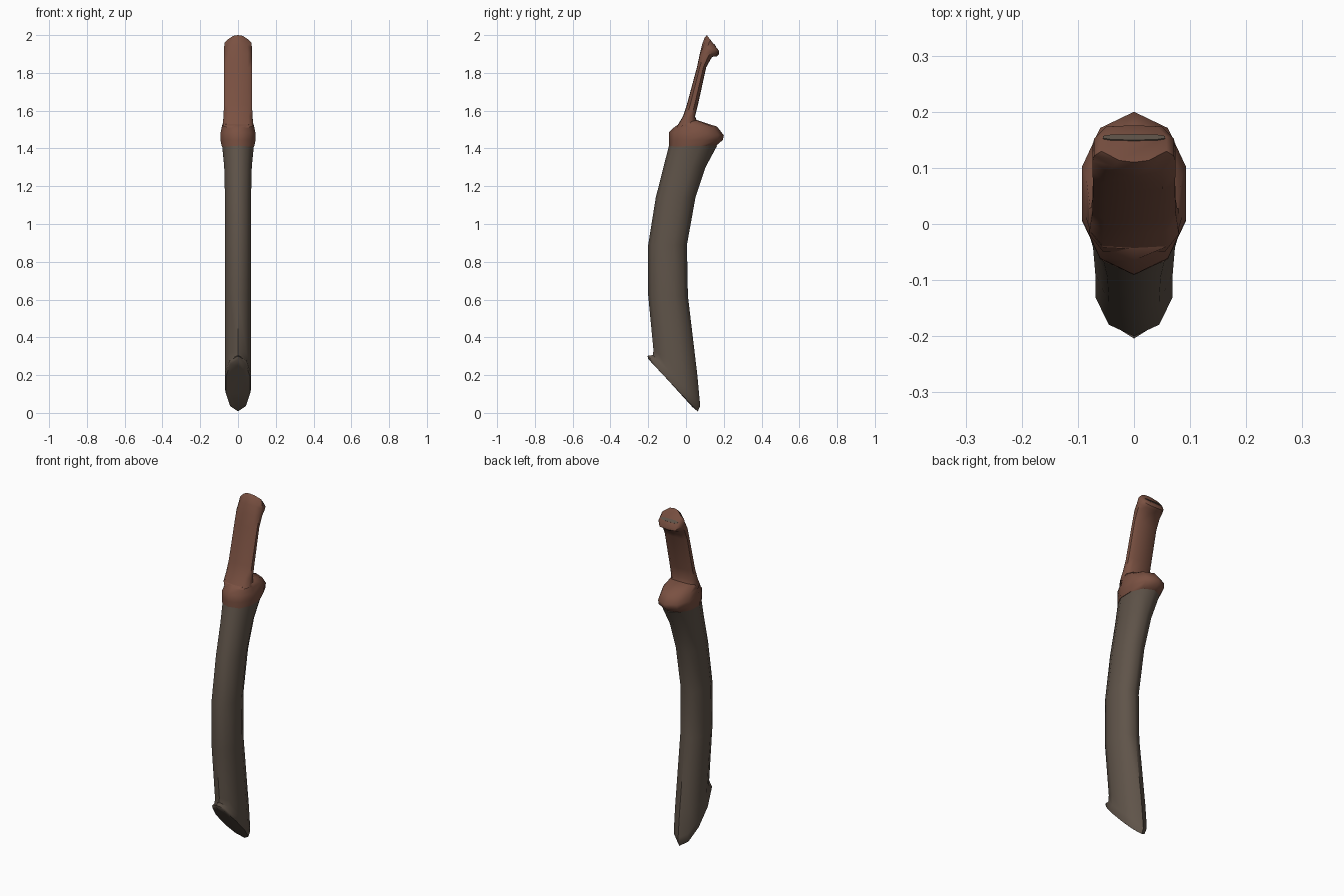
import bpy, bmesh, math


def material(name, rgb):
    m = bpy.data.materials.new(name)
    m.diffuse_color = (*rgb, 1)
    return m


LEATHER = material("dark grey brown", (0.115, 0.088, 0.067))
WOOD = material("reddish brown", (0.195, 0.082, 0.054))

# half cross-sections: (fraction from front to back, fraction of half width)
POINTED = [(0, 0), (0.1, 0.65), (0.34, 1), (0.66, 1), (0.9, 0.65), (1, 0)]
BOXY = [(0, 0), (0.03, 0.7), (0.3, 1), (0.7, 1), (0.97, 0.7), (1, 0)]


def loft(name, rings, mat, angle=50):
    """Each ring: front y, front z, back y, back z, half width, half section."""
    bm = bmesh.new()
    loops = []
    for fy, fz, by, bz, w, sec in rings:
        outline = [(t, k) for t, k in sec] + [(t, -k) for t, k in sec[-2:0:-1]]
        loops.append([bm.verts.new((k * w, fy + (by - fy) * t, fz + (bz - fz) * t))
                      for t, k in outline])
    n = len(loops[0])
    for a, b in zip(loops, loops[1:]):
        for i in range(n):
            j = (i + 1) % n
            bm.faces.new((a[i], a[j], b[j], b[i]))
    bm.faces.new(loops[0][::-1])
    bm.faces.new(loops[-1])
    bmesh.ops.recalc_face_normals(bm, faces=bm.faces[:])
    me = bpy.data.meshes.new(name)
    bm.to_mesh(me)
    bm.free()
    me.materials.append(mat)
    ob = bpy.data.objects.new(name, me)
    bpy.context.collection.objects.link(ob)
    bpy.ops.object.select_all(action='DESELECT')
    ob.select_set(True)
    bpy.context.view_layer.objects.active = ob
    bpy.ops.object.shade_smooth_by_angle(angle=math.radians(angle))
    return ob


# curved scabbard, ending in a slanted lipped tip
loft("scabbard", [
    (-0.09, 1.415, 0.165, 1.415, 0.084, POINTED),
    (-0.117, 1.31, 0.103, 1.30, 0.073, POINTED),
    (-0.16, 1.14, 0.05, 1.14, 0.069, POINTED),
    (-0.2, 0.89, 0.005, 0.89, 0.069, POINTED),
    (-0.2, 0.62, 0.01, 0.62, 0.069, POINTED),
    (-0.172, 0.33, 0.06, 0.20, 0.069, POINTED),
    (-0.176, 0.306, 0.073, 0.06, 0.069, POINTED),
    (-0.204, 0.302, 0.075, 0.035, 0.069, POINTED),
    (-0.2, 0.285, 0.062, 0.008, 0.064, POINTED),
    (-0.165, 0.25, 0.035, 0.03, 0.046, POINTED),
], LEATHER)

# flared guard collar
loft("guard", [
    (-0.09, 1.41, 0.16, 1.415, 0.086, POINTED),
    (-0.091, 1.445, 0.195, 1.445, 0.093, POINTED),
    (-0.09, 1.485, 0.2, 1.47, 0.093, POINTED),
    (-0.065, 1.51, 0.165, 1.515, 0.086, POINTED),
    (-0.045, 1.525, 0.06, 1.55, 0.078, BOXY),
], WOOD)

# flat grip bending back into the pommel
loft("grip", [
    (-0.052, 1.51, 0.06, 1.54, 0.08, BOXY),
    (-0.016, 1.57, 0.048, 1.57, 0.077, BOXY),
    (0.004, 1.63, 0.063, 1.63, 0.074, BOXY),
    (0.058, 1.83, 0.107, 1.83, 0.073, BOXY),
    (0.073, 1.90, 0.138, 1.885, 0.074, BOXY),
    (0.085, 1.95, 0.165, 1.888, 0.074, POINTED),
    (0.098, 1.985, 0.176, 1.90, 0.071, BOXY[:1] + [(0.06, 0.5)] + BOXY[2:]),
    (0.110, 2.0, 0.176, 1.915, 0.058, BOXY[:1] + [(0.05, 0.45)] + BOXY[2:]),
], WOOD)

# thin slot marking on the pommel top
loft("pommel_slot", [
    (0.146, 1.949, 0.156, 1.936, 0.055, BOXY),
    (0.150, 1.952, 0.160, 1.939, 0.055, BOXY),
], LEATHER)
